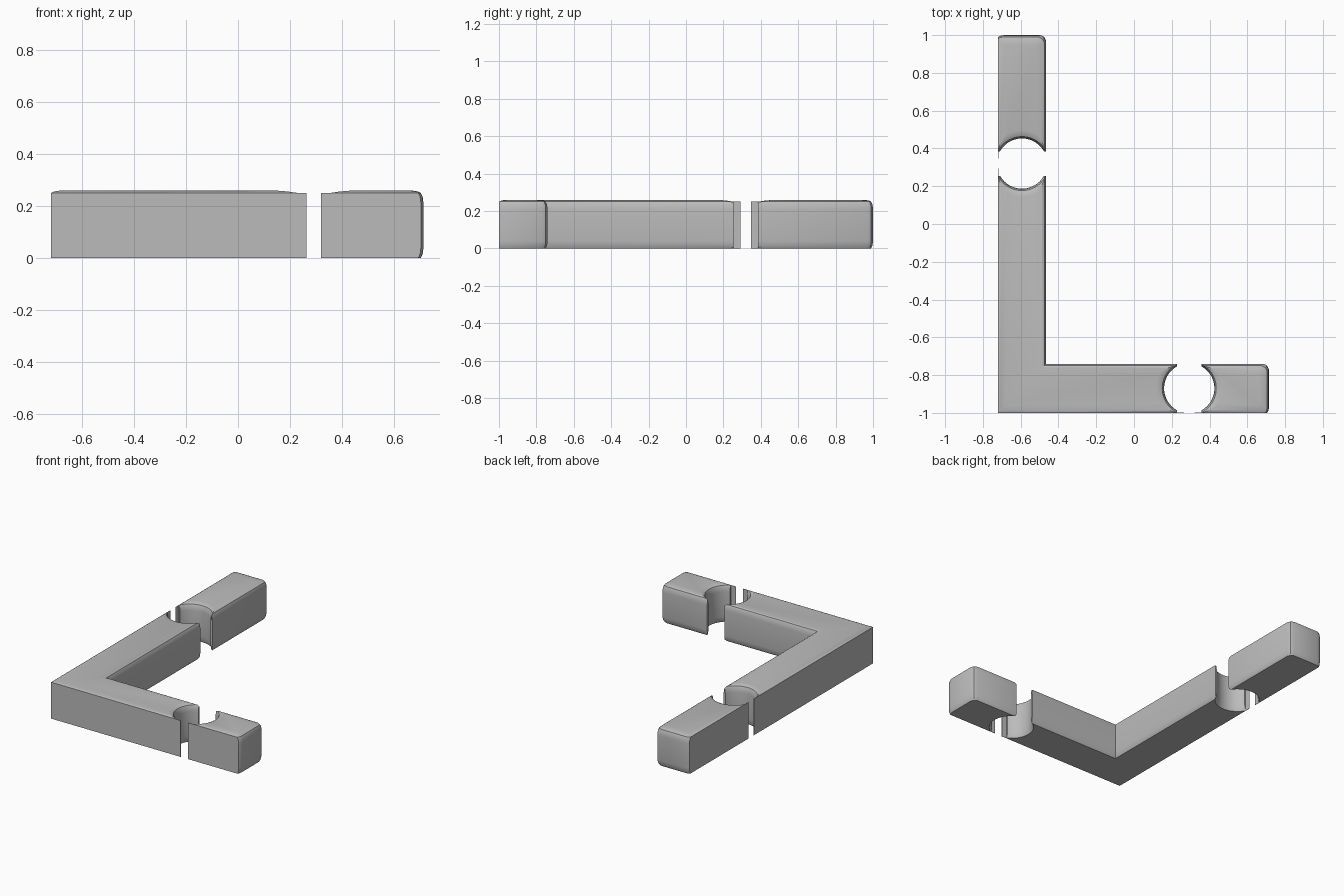
import bpy, bmesh, math

cube = bpy.data.objects.get("Cube")
if cube:
    bpy.data.objects.remove(cube, do_unlink=True)

grey = bpy.data.materials.new("plain_grey")
grey.use_nodes = True
grey.diffuse_color = (0.5, 0.5, 0.5, 1)
grey.node_tree.nodes["Principled BSDF"].inputs["Base Color"].default_value = (0.5, 0.5, 0.5, 1)


def make_object(name, bm):
    bmesh.ops.recalc_face_normals(bm, faces=bm.faces)
    mesh = bpy.data.meshes.new(name)
    bm.to_mesh(mesh)
    bm.free()
    mesh.materials.append(grey)
    obj = bpy.data.objects.new(name, mesh)
    bpy.context.collection.objects.link(obj)
    return obj


def loft(name, rings):
    """Skin a stack of equal-length rings and cap both ends."""
    bm = bmesh.new()
    loops = [[bm.verts.new(p) for p in ring] for ring in rings]
    for low, high in zip(loops, loops[1:]):
        for i in range(len(low)):
            j = (i + 1) % len(low)
            bm.faces.new((low[i], low[j], high[j], high[i]))
    bm.faces.new(loops[0][::-1])
    bm.faces.new(loops[-1])
    return make_object(name, bm)


def box(name, center, size):
    bm = bmesh.new()
    bmesh.ops.create_cube(bm, size=1)
    for v in bm.verts:
        v.co = [c + s * k for c, s, k in zip(center, size, v.co)]
    return make_object(name, bm)


def corner_outline(z, soft, hard):
    """L outline; padded sides move in by soft, flat outer sides by hard."""
    x0, y0 = -0.72 + hard, -1 + hard
    x1, y1 = 0.715 - soft, 1 - soft
    xi, yi = -0.465 - soft, -0.74 - soft
    a, b, m, n = 0.01, 0.03, 0.003, 0.013
    pts = [(x0, y0), (x1 - a, y0), (x1 - m, y0 + n), (x1, y0 + b),
           (x1, yi - b), (x1 - a, yi - a), (x1 - b, yi), (xi, yi),
           (xi, y1 - b), (xi - a, y1 - a), (xi - b, y1),
           (x0 + b, y1), (x0 + n, y1 - m), (x0, y1 - a)]
    return [(x, y, z) for x, y in pts]


# L-shaped beam with padded top, inner sides and ends
levels = [(0, .01, 0), (.015, .003, 0), (.04, 0, 0), (.21, 0, 0),
          (.235, .003, 0), (.25, .01, 0), (.256, .022, .012), (.26, .047, .04)]
beam = loft("corner_beam", [corner_outline(*level) for level in levels])

# Round gaps with flared rims, one in each arm
flare = [(-.1, .142), (0, .142), (.015, .136), (.04, .133), (.21, .133),
         (.235, .136), (.25, .143), (.256, .155), (.26, .175), (.264, .2), (.4, .2)]
gaps = [((-0.593, 0.32), False), ((0.2925, -0.87), True)]
cutters = []
for (cx, cy), along_x in gaps:
    rings = []
    for z, r in flare:
        angles = [math.tau * i / 64 for i in range(64)]
        rings.append([(cx + r * math.cos(t), cy + r * math.sin(t), z) for t in angles])
    cutters.append(loft("gap_cutter", rings))
    size = (0.13, 0.4, 0.8) if along_x else (0.4, 0.13, 0.8)
    cutters.append(box("tip_cutter", (cx, cy, 0.1), size))

bpy.context.view_layer.objects.active = beam
for cutter in cutters:
    cutter.hide_render = True
    mod = beam.modifiers.new("cut", 'BOOLEAN')
    mod.operation = 'DIFFERENCE'
    mod.solver = 'EXACT'
    mod.object = cutter
    bpy.ops.object.modifier_apply(modifier=mod.name)
for cutter in cutters:
    bpy.data.objects.remove(cutter, do_unlink=True)

# Thin lips where the flat outer sides run on past the round gaps
for (cx, cy), along_x in gaps:
    for side in (-1, 1):
        shift = side * 0.0515
        if along_x:
            box("front_lip", (cx + shift, -0.999, 0.125), (0.048, 0.002, 0.25))
        else:
            box("side_lip", (-0.719, cy + shift, 0.125), (0.002, 0.048, 0.25))

bpy.ops.object.select_all(action='DESELECT')
beam.select_set(True)
bpy.context.view_layer.objects.active = beam
bpy.ops.object.shade_smooth_by_angle(angle=math.radians(30))
